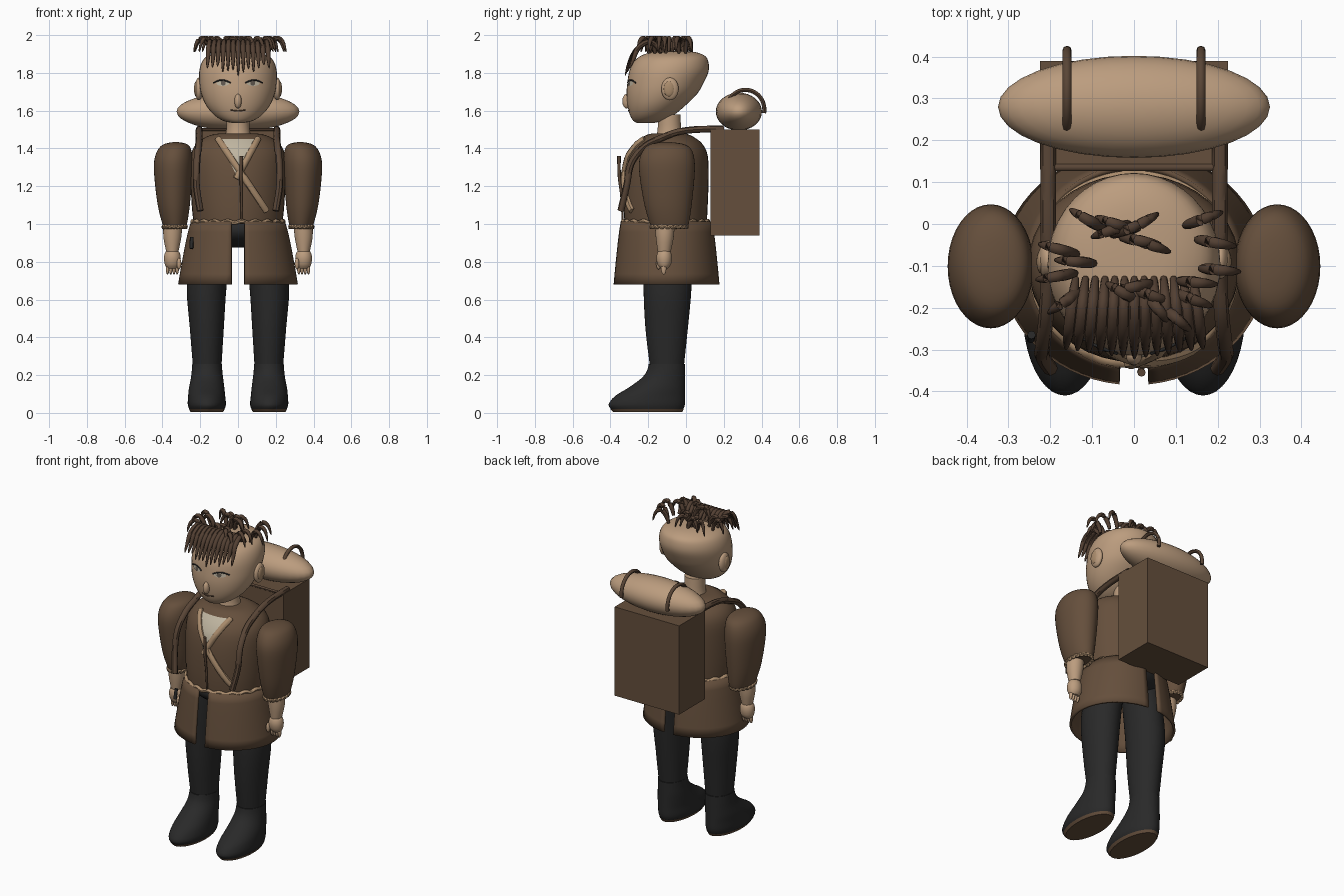
import bpy, bmesh, math
from mathutils import Vector, Matrix

if "Cube" in bpy.data.objects:
    bpy.data.objects.remove(bpy.data.objects["Cube"])

def mat(name, r, g, b):
    m = bpy.data.materials.new(name)
    m.diffuse_color = (r, g, b, 1)
    m.use_nodes = True
    m.node_tree.nodes["Principled BSDF"].inputs["Base Color"].default_value = m.diffuse_color
    return m

BROWN = mat("brown_cloth", .13, .078, .045)
HAIR = mat("dark_brown_hair", .085, .05, .032)
STRAP = mat("strap_brown", .10, .06, .037)
SKIN = mat("tan_skin", .50, .335, .21)
TRIM = mat("tan_trim", .40, .26, .15)
BLACK = mat("black_leather", .022, .022, .022)
SHIRT = mat("pale_shirt", .52, .46, .35)
IRIS = mat("grey_iris", .12, .10, .08)

def finish(bm, name, material, smooth=True):
    bmesh.ops.recalc_face_normals(bm, faces=bm.faces)
    me = bpy.data.meshes.new(name)
    bm.to_mesh(me)
    bm.free()
    ob = bpy.data.objects.new(name, me)
    bpy.context.collection.objects.link(ob)
    me.materials.append(material)
    if smooth:
        bpy.ops.object.select_all(action='DESELECT')
        ob.select_set(True)
        bpy.context.view_layer.objects.active = ob
        bpy.ops.object.shade_smooth_by_angle(angle=math.radians(45))
    return ob

def bridge(bm, rings, caps=True, closed=False):
    n = len(rings[0])
    pairs = list(zip(rings, rings[1:])) + ([(rings[-1], rings[0])] if closed else [])
    for a, b in pairs:
        for i in range(n):
            j = (i + 1) % n
            bm.faces.new((a[i], a[j], b[j], b[i]))
    if caps and not closed:
        bm.faces.new(rings[0])
        bm.faces.new(rings[-1])

def catmull(p, steps):
    """Smooth interpolation through tuples."""
    p = [Vector(q) for q in p]
    out = []
    for i in range(len(p) - 1):
        a, b, c, d = p[max(i - 1, 0)], p[i], p[i + 1], p[min(i + 2, len(p) - 1)]
        for k in range(steps):
            t = k / steps
            out.append(b + (c - a) * (t / 2) + (2 * a - 5 * b + 4 * c - d) * (t * t / 2)
                       + (3 * b - 3 * c + d - a) * (t ** 3 / 2))
    return out + [p[-1]]

def loft(name, secs, material, s=1, steps=3, n=40):
    """Ellipse sections (z, x0, x1, y0, y1) stacked upwards."""
    bm = bmesh.new()
    rings = []
    for z, x0, x1, y0, y1 in catmull(secs, steps):
        rings.append([bm.verts.new((s * ((x0 + x1) / 2 + (x1 - x0) / 2 * math.cos(2 * math.pi * i / n)),
                                    (y0 + y1) / 2 + (y1 - y0) / 2 * math.sin(2 * math.pi * i / n), z))
                      for i in range(n)])
    bridge(bm, rings)
    return finish(bm, name, material)

def tube(name, pts, radius, material, closed=False, n=8):
    """Round sweep; radius is a number or a function of 0..1."""
    bm = bmesh.new()
    pts = [Vector(p) for p in pts]
    m, rings = len(pts), []
    for i, p in enumerate(pts):
        a = pts[i - 1] if i or closed else p
        b = pts[(i + 1) % m] if i < m - 1 or closed else p
        t = (b - a).normalized()
        ref = Vector((1, 0, 0)) if abs(t.x) < .75 and not closed else Vector((0, .3, 1)).normalized()
        u = t.cross(ref).normalized()
        v = t.cross(u)
        r = radius(i / (m - 1)) if callable(radius) else radius
        rings.append([bm.verts.new(p + r * (u * math.cos(2 * math.pi * k / n) + v * math.sin(2 * math.pi * k / n)))
                      for k in range(n)])
    bridge(bm, rings, closed=closed)
    return finish(bm, name, material)

def ball(name, c, r, material):
    bm = bmesh.new()
    bmesh.ops.create_uvsphere(bm, u_segments=32, v_segments=16, radius=1,
                              matrix=Matrix.Translation(c) @ Matrix.Diagonal((*r, 1)))
    return finish(bm, name, material)

def front_y(secs, x, z):
    """Front surface of a loft at x, z."""
    for a, b in zip(secs, secs[1:]):
        if a[0] <= z <= b[0]:
            _, x0, x1, y0, y1 = Vector(a).lerp(Vector(b), (z - a[0]) / (b[0] - a[0]))
            q = min(1, abs((x - (x0 + x1) / 2) / ((x1 - x0) / 2)))
            return (y0 + y1) / 2 - (y1 - y0) / 2 * math.sqrt(1 - q * q)

def decal(name, secs, cx, cz, rx, rz, off, material):
    """Thin oval laid on a front surface."""
    bm = bmesh.new()
    vs = []
    for i in range(20):
        t = 2 * math.pi * i / 20
        x, z = cx + rx * math.cos(t), cz + rz * math.sin(t)
        vs.append(bm.verts.new((x, front_y(secs, x, z) - off, z)))
    bm.faces.new(vs)
    return finish(bm, name, material, False)

def wavy_ring(name, cx, cy, rx, ry, z, r):
    pts = []
    for i in range(120):
        t = 2 * math.pi * i / 120
        pts.append((cx + rx * math.cos(t), cy + ry * math.sin(t), z + .005 * math.sin(20 * t)))
    tube(name, pts, r, TRIM, closed=True)

# Head, neck
head = [(1.535, -.03, .03, -.26, -.17), (1.547, -.08, .08, -.28, -.12), (1.58, -.13, .13, -.298, -.06),
        (1.63, -.17, .17, -.31, .0), (1.69, -.195, .195, -.315, .06), (1.75, -.205, .205, -.31, .095),
        (1.81, -.205, .205, -.30, .12), (1.86, -.19, .19, -.275, .118), (1.89, -.16, .16, -.24, .10),
        (1.91, -.1, .1, -.18, .05), (1.916, -.03, .03, -.1, -.02)]
loft("head", head, SKIN)
loft("neck", [(1.44, -.075, .075, -.165, -.015), (1.5, -.062, .062, -.15, -.025), (1.58, -.06, .06, -.15, -.03)], SKIN)

# Face
ball("nose", (0, -.315, 1.65), (.019, .022, .038), SKIN)
tube("mouth", [(x * .01, front_y(head, x * .01, 1.6) - .001, 1.598 + abs(x) * .0012) for x in range(-4, 5)], .004, STRAP)
for s in (-1, 1):
    side = "left" if s < 0 else "right"
    decal(side + "_eye", head, s * .08, 1.745, .034, .014, .004, SHIRT)
    decal(side + "_iris", head, s * .078, 1.746, .013, .013, .006, IRIS)
    lid = [(s * (.04 + .01 * i), 1.748 + .014 * math.sin(math.pi * i / 9)) for i in range(10)]
    tube(side + "_eyelid", [(x, front_y(head, x, z) - .003, z) for x, z in lid], .004, BLACK)
    ball(side + "_ear", (s * .207, -.085, 1.715), (.022, .046, .06), SKIN)
    ball(side + "_ear_hollow", (s * .222, -.09, 1.715), (.011, .028, .04), TRIM)

# Hair: fringe strands and curled tufts
def taper(r):
    return lambda t: r * (.12 + .88 * math.sin(math.pi * min(1, .15 + .85 * t)) ** .8)

for i in range(13):
    x = -.155 + i * .026
    tip = 1.785 + .25 * abs(x) + .012 * (i % 3)
    tube("fringe_strand", catmull([(x * .9, -.13, 1.91), (x * .95, -.185, 1.965), (x, -.25, 1.935),
                                   (x * 1.03, -.295 + .1 * abs(x), 1.87), (x * 1.05, -.322 + .15 * abs(x), tip)], 4),
         taper(.014), HAIR)
tufts = [(-.11, .01, 150), (-.055, -.015, 200), (-.045, .0, 160), (.015, .0, 30), (-.01, -.01, 20),
         (.04, -.05, -20), (.015, -.04, -10), (-.18, -.06, 165), (-.14, -.09, 175), (-.185, -.125, 190),
         (-.165, -.185, 215), (.165, .012, 20), (.195, -.045, -10), (.205, -.11, -5), (.15, -.14, -5),
         (.14, -.18, -20), (.1, -.225, -40), (.055, -.2, -50), (0, -.15, 190), (-.025, -.165, 150), (.04, -.17, -20)]
for x, y, a in tufts:
    d = Vector((math.cos(math.radians(a)), math.sin(math.radians(a)), 0))
    c = Vector((x, y, 0))
    tube("hair_tuft", catmull([c + d * u + Vector((0, 0, z)) for u, z in
                               ((-.045, 1.905), (-.03, 1.95), (.0, 1.983), (.032, 1.965), (.05, 1.91))], 4),
         taper(.014), HAIR)

# Tunic
torso = [(1.0, -.235, .235, -.325, .11), (1.1, -.245, .245, -.33, .115), (1.25, -.252, .252, -.325, .12),
         (1.36, -.25, .25, -.305, .115), (1.42, -.225, .225, -.27, .09), (1.455, -.18, .18, -.235, .05),
         (1.475, -.13, .13, -.20, .01), (1.48, -.07, .07, -.16, -.02)]
loft("tunic", torso, BROWN)
wavy_ring("waist_trim", 0, -.108, .24, .225, 1.01, .012)

# Shirt opening, lapels and front fastening
bm = bmesh.new()
rows = []
for i in range(9):
    z = 1.25 + .2 * i / 8
    w = .004 + .1 * i / 8
    rows.append([bm.verts.new((w * k / 4, front_y(torso, w * k / 4, z) - .008, z)) for k in range(-4, 5)])
for a, b in zip(rows, rows[1:]):
    for k in range(8):
        bm.faces.new((a[k], a[k + 1], b[k + 1], b[k]))
finish(bm, "shirt_front", SHIRT)
for name, (xa, za), (xb, zb) in (("long_lapel", (-.105, 1.45), (.15, 1.07)), ("short_lapel", (.105, 1.45), (-.01, 1.24))):
    pts = [(xa + (xb - xa) * i / 14, za + (zb - za) * i / 14) for i in range(15)]
    tube(name, [(x, front_y(torso, x, z) - .004, z) for x, z in pts], .018, TRIM)
tube("front_fastening", catmull([(.018, -.335, 1.02), (.018, -.342, 1.15), (.016, -.353, 1.25), (.018, -.355, 1.36)], 5),
     lambda t: .005 + .005 * t, STRAP)

# Split skirt: two curved panels with gaps front and back
for s in (-1, 1):
    side = "left" if s < 0 else "right"
    bm = bmesh.new()
    rows = []
    for j in range(7):
        t = j / 6
        rx, ry = .242 + .068 * t ** .8, .238 + .037 * t ** .8
        g = math.asin(.034 / rx)
        rows.append([bm.verts.new((s * rx * math.cos(a), -.103 + ry * math.sin(a), 1.012 - .332 * t))
                     for a in [-math.pi / 2 + g + (math.pi - 2 * g) * i / 30 for i in range(31)]])
    for a, b in zip(rows, rows[1:]):
        for k in range(30):
            bm.faces.new((a[k], a[k + 1], b[k + 1], b[k]))
    panel = finish(bm, side + "_skirt_panel", BROWN)
    if s < 0:
        panel.data.flip_normals() if panel.data.polygons[0].normal.x > 0 and panel.data.polygons[15].normal.x > 0 else None
    mod = panel.modifiers.new("thickness", 'SOLIDIFY')
    mod.thickness, mod.offset = .014, 0
tube("skirt_clasp", [(-.245, -.265, .93), (-.246, -.27, .90), (-.247, -.275, .87)], .01, BLACK)
ball("hips", (0, -.10, .97), (.215, .2, .095), BLACK)

# Limbs and straps
for s in (-1, 1):
    side = "left" if s < 0 else "right"
    loft(side + "_leg", [(.24, .088, .238, -.19, -.012), (.45, .075, .255, -.215, .01),
                         (.68, .06, .27, -.225, .03), (.93, .03, .23, -.22, .03)], BLACK, s)
    loft(side + "_boot", [(.018, .072, .258, -.395, -.015), (.045, .064, .266, -.41, -.006), (.09, .068, .264, -.375, -.005),
                          (.13, .072, .26, -.31, -.005), (.18, .078, .25, -.24, -.005), (.22, .083, .245, -.208, -.005),
                          (.26, .085, .242, -.197, -.005)], BLACK, s)
    loft(side + "_sole", [(.004, .08, .25, -.385, -.02), (.02, .07, .26, -.40, -.012)], BROWN, s, 1)
    loft(side + "_sleeve", [(.985, .28, .39, -.18, .005), (1.0, .27, .4, -.19, .015), (1.1, .255, .425, -.22, .03),
                            (1.25, .243, .443, -.245, .045), (1.34, .24, .443, -.247, .045), (1.4, .25, .42, -.22, .025),
                            (1.425, .275, .385, -.18, -.02), (1.433, .315, .345, -.125, -.08)], BROWN, s)
    wavy_ring(side + "_cuff", s * .335, -.09, .06, .095, .985, .009)
    loft(side + "_forearm", [(.855, .315, .38, -.15, -.08), (.93, .3, .395, -.16, -.065), (1.0, .295, .395, -.165, -.06)], SKIN, s)
    loft(side + "_hand", [(.765, .32, .375, -.135, -.095), (.785, .308, .387, -.15, -.08), (.82, .303, .392, -.157, -.074),
                          (.85, .31, .385, -.15, -.08), (.865, .325, .37, -.135, -.095)], SKIN, s)
    for k in range(4):
        x = s * (.322 + .017 * k)
        ball(side + "_finger", (x, -.118, .765), (.009, .014, .033), SKIN)
    ball(side + "_thumb", (s * .312, -.145, .79), (.012, .013, .03), SKIN)
    strap = [(.205, .2, 1.503), (.205, .05, 1.5), (.205, -.05, 1.485), (.205, -.13, 1.455), (.21, -.22, 1.41),
             (.218, -.29, 1.32), (.22, -.315, 1.2), (.2, -.345, 1.07)]
    tube(side + "_shoulder_strap", catmull([(s * x, y, z) for x, y, z in strap], 5), .018, STRAP)
    loop = [(s * .16, .315 + .1 * math.cos(a), 1.605 + .105 * math.sin(a))
            for a in [math.radians(-10 + 9.5 * i) for i in range(21)]]
    tube(side + "_bedroll_strap", loop, .011, STRAP)

# Backpack and bedroll
bm = bmesh.new()
bmesh.ops.create_cube(bm, size=1, matrix=Matrix.Translation((0, .26, 1.22)) @ Matrix.Diagonal((.45, .26, .56, 1)))
finish(bm, "backpack", BROWN, False)
tube("pack_top_bar", [(-.2, .135, 1.5), (0, .135, 1.5), (.2, .135, 1.5)], .009, STRAP)
ball("bedroll", (0, .28, 1.595), (.325, .122, .1), SKIN)
